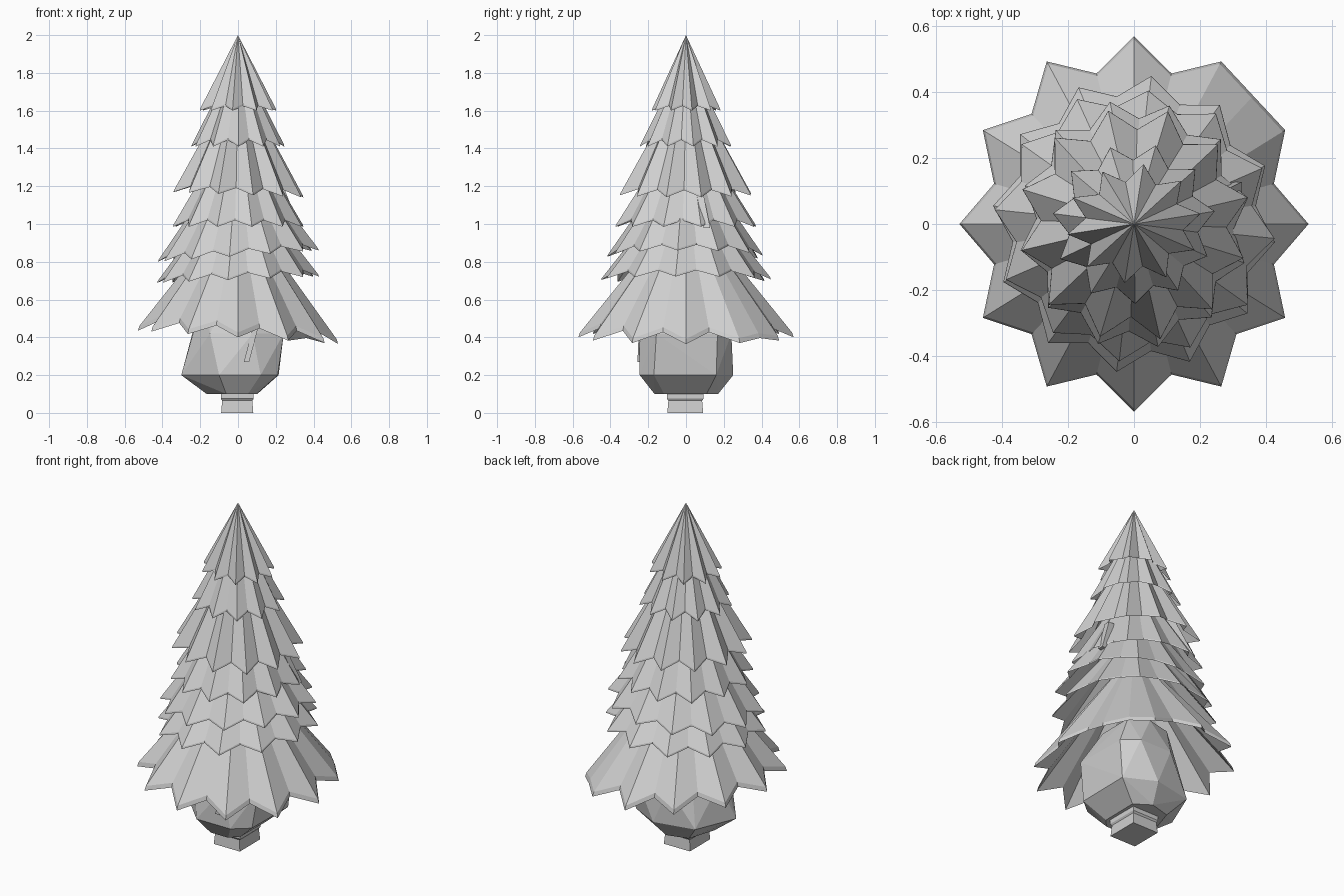
import bpy, bmesh, math, random

random.seed(4)
if "Cube" in bpy.data.objects:
    bpy.data.objects.remove(bpy.data.objects["Cube"])

grey = bpy.data.materials.new("pale_grey")
grey.use_nodes = True
COLOUR = (0.63, 0.63, 0.63, 1)
grey.diffuse_color = COLOUR
grey.node_tree.nodes["Principled BSDF"].inputs["Base Color"].default_value = COLOUR


def finish(bm, name):
    bmesh.ops.recalc_face_normals(bm, faces=bm.faces)
    mesh = bpy.data.meshes.new(name)
    bm.to_mesh(mesh)
    bm.free()
    mesh.materials.append(grey)
    obj = bpy.data.objects.new(name, mesh)
    bpy.context.collection.objects.link(obj)


def bough_tier(name, rx, ry, valley, z_tip, rise, z_apex, points, phase, tilt,
               wobble=0.0, thick=0.01, filled=None):
    """Thin pleated cone with a star-shaped, drooping rim; one notch may be filled."""
    bm = bmesh.new()
    rim = []
    for i in range(points * 2):
        a = math.radians(phase) + math.pi * i / points
        k = valley if i % 2 else 1
        z = z_tip + (rise if i % 2 else 0)
        if i == filled:
            k, z = math.cos(math.pi / points), z_tip + 0.02
        k *= 1 - random.uniform(0, wobble)
        x, y = rx * k * math.cos(a), ry * k * math.sin(a)
        rim.append((x, y, z + tilt * x))
    shrink = 1 - thick * 0.6
    top = [bm.verts.new((x * shrink, y * shrink, z + thick)) for x, y, z in rim]
    low = [bm.verts.new(p) for p in rim]
    apex = bm.verts.new((0, 0, z_apex))
    under = bm.verts.new((0, 0, z_apex - thick * 2))
    n = len(rim)
    for i in range(n):
        j = (i + 1) % n
        bm.faces.new((top[i], top[j], apex))
        bm.faces.new((low[j], low[i], under))
        bm.faces.new((top[j], top[i], low[i], low[j]))
    finish(bm, name)


def hull(name, points):
    bm = bmesh.new()
    for p in points:
        bm.verts.new(p)
    bmesh.ops.convex_hull(bm, input=bm.verts)
    loose = [v for v in bm.verts if not v.link_faces]
    bmesh.ops.delete(bm, geom=loose, context="VERTS")
    bmesh.ops.dissolve_limit(bm, angle_limit=0.03, verts=bm.verts, edges=bm.edges)
    finish(bm, name)


# Bough tiers, bottom to top
bough_tier("skirt_tier", 0.53, 0.57, 0.83, 0.40, 0.055, 1.12, 12, 0, -0.066,
           thick=0.026, filled=3)
bough_tier("second_tier", 0.435, 0.455, 0.86, 0.705, 0.035, 1.28, 12, -7, 0.04, 0.01)
bough_tier("third_tier", 0.43, 0.42, 0.86, 0.83, 0.035, 1.43, 12, -6, 0.07, 0.03)
bough_tier("fourth_tier", 0.355, 0.385, 0.85, 0.985, 0.035, 1.58, 12, 12, 0.0, 0.02)
bough_tier("fifth_tier", 0.355, 0.36, 0.80, 1.155, 0.035, 1.79, 12, 13, -0.04, 0.02)
bough_tier("sixth_tier", 0.25, 0.25, 0.80, 1.41, 0.035, 1.90, 11, 9, 0.0, 0.03)
bough_tier("crown_tier", 0.21, 0.185, 0.72, 1.60, 0.025, 2.0, 10, 10, 0.0, 0.03)

# Faceted root ball under the skirt
belt = [(-0.30, -0.04), (-0.10, -0.245), (0.12, -0.245), (0.21, -0.17),
        (0.215, 0.16), (0.04, 0.25), (-0.20, 0.20)]
ball = [(x, y, 0.2) for x, y in belt]
ball += [(x * 0.52 - 0.01, y * 0.68, 0.1) for x, y in belt]
ball += [(x * 0.94 + 0.04, -y * 0.98, 0.42) for x, y in belt]
ball += [(x * 0.6, y * 0.65, 0.62) for x, y in belt]
hull("root_ball", ball)

# Pinched square foot
bm = bmesh.new()
rings = []
for z, k in ((0, 1), (0.065, 0.94), (0.075, 1.02), (0.12, 1.02)):
    rings.append([bm.verts.new((-0.004 + sx * 0.085 * k, -0.004 + sy * 0.095 * k, z))
                  for sx, sy in ((-1, -1), (1, -1), (1, 1), (-1, 1))])
for a, b in zip(rings, rings[1:]):
    for i in range(4):
        j = (i + 1) % 4
        bm.faces.new((a[i], a[j], b[j], b[i]))
bm.faces.new(rings[0])
bm.faces.new(rings[-1])
finish(bm, "trunk_foot")


# Loose twigs poking out between the tiers
def twig(name, start, end, w):
    hull(name, [(p[0] + dx, p[1] + dy, p[2]) for p in (start, end)
                for dx in (-w, w) for dy in (-w, w)])


twig("low_twig", (0.045, -0.243, 0.27), (0.095, -0.235, 0.46), 0.014)
twig("side_twig", (0.31, 0.11, 0.98), (0.23, 0.07, 1.18), 0.018)
